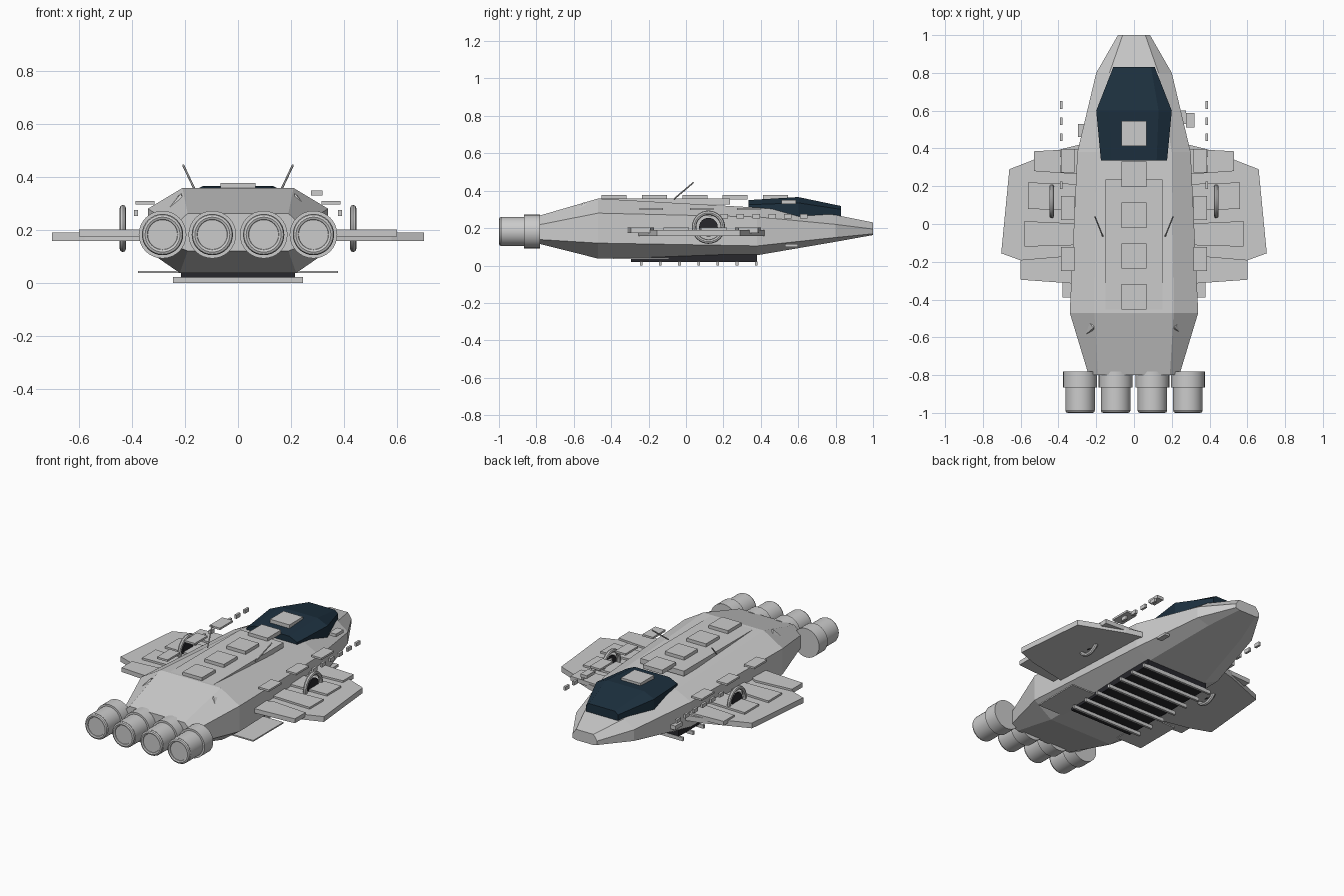
import bpy, bmesh, math
from mathutils import Vector

if "Cube" in bpy.data.objects:
    bpy.data.objects.remove(bpy.data.objects["Cube"])


def make_mat(name, rgb):
    m = bpy.data.materials.new(name)
    m.diffuse_color = (*rgb, 1)
    m.use_nodes = True
    m.node_tree.nodes["Principled BSDF"].inputs["Base Color"].default_value = m.diffuse_color
    return m


GLASS = make_mat("navy_glass", (0.012, 0.03, 0.05))
DARK = make_mat("dark_metal", (0.02, 0.02, 0.025))


def finish(name, bm, mat=None):
    bmesh.ops.recalc_face_normals(bm, faces=bm.faces)
    me = bpy.data.meshes.new(name)
    bm.to_mesh(me)
    bm.free()
    ob = bpy.data.objects.new(name, me)
    bpy.context.collection.objects.link(ob)
    if mat:
        me.materials.append(mat)
    return ob


def box(name, x, y, z, mat=None):
    """Box from (min, max) ranges."""
    bm = bmesh.new()
    bmesh.ops.create_cube(bm, size=1)
    for v in bm.verts:
        v.co = [r[0] + (c + 0.5) * (r[1] - r[0]) for r, c in zip((x, y, z), v.co)]
    return finish(name, bm, mat)


def pair(name, x, y, z):
    """Same box on both sides."""
    box("right_" + name, x, y, z)
    box("left_" + name, (-x[1], -x[0]), y, z)


def loft(name, sections, mat=None):
    """Mirrored half sections (y, [(x, z), ...]) skinned along y."""
    bm = bmesh.new()
    rings = []
    for y, half in sections:
        pts = half + [(-x, z) for x, z in reversed(half)]
        rings.append([bm.verts.new((x, y, z)) for x, z in pts])
    n = len(rings[0])
    for a, b in zip(rings, rings[1:]):
        for i in range(n):
            bm.faces.new((a[i], a[(i + 1) % n], b[(i + 1) % n], b[i]))
    bm.faces.new(rings[0])
    bm.faces.new(rings[-1])
    return finish(name, bm, mat)


def slab(name, pts, z0, z1):
    """Flat outline extruded upwards."""
    bm = bmesh.new()
    f = bm.faces.new([bm.verts.new((x, y, z0)) for x, y in pts])
    up = bmesh.ops.extrude_face_region(bm, geom=[f])["geom"]
    bmesh.ops.translate(bm, vec=(0, 0, z1 - z0),
                        verts=[v for v in up if isinstance(v, bmesh.types.BMVert)])
    return finish(name, bm)


def smooth(ob):
    bpy.ops.object.select_all(action='DESELECT')
    ob.select_set(True)
    bpy.context.view_layer.objects.active = ob
    bpy.ops.object.shade_smooth_by_angle(angle=math.radians(35))


def rod(name, a, b, r, sides=24, mat=None):
    """Cylinder between two points."""
    a, b = Vector(a), Vector(b)
    bpy.ops.mesh.primitive_cylinder_add(vertices=sides, radius=r, depth=(b - a).length,
                                        location=(a + b) / 2)
    ob = bpy.context.object
    ob.rotation_euler = (b - a).to_track_quat('Z', 'Y').to_euler()
    ob.name = name
    if mat:
        ob.data.materials.append(mat)
    smooth(ob)


def ring(name, loc, rot, major, minor):
    bpy.ops.mesh.primitive_torus_add(major_radius=major, minor_radius=minor, major_segments=32,
                                     minor_segments=8, location=loc, rotation=rot)
    bpy.context.object.name = name
    smooth(bpy.context.object)


# Faceted hull
loft("hull", [
    (-0.80, [(0.19, 0.262), (0.24, 0.215), (0.24, 0.14), (0.19, 0.12)]),
    (-0.47, [(0.21, 0.358), (0.34, 0.28), (0.34, 0.12), (0.22, 0.037)]),
    (0.38, [(0.20, 0.31), (0.30, 0.26), (0.30, 0.105), (0.20, 0.055)]),
    (0.80, [(0.13, 0.27), (0.20, 0.22), (0.20, 0.15), (0.12, 0.127)]),
    (1.00, [(0.06, 0.23), (0.085, 0.195), (0.085, 0.17), (0.06, 0.163)])])

# Canopy
loft("canopy", [
    (0.335, [(0.12, 0.35), (0.175, 0.325), (0.175, 0.27)]),
    (0.60, [(0.13, 0.366), (0.20, 0.335), (0.20, 0.262)]),
    (0.83, [(0.09, 0.318), (0.11, 0.30), (0.11, 0.255)])], GLASS)

# Spine plate and its tiles
box("spine_plate", (-0.15, 0.15), (-0.455, 0.235), (0.325, 0.357))
for i in range(5):
    y = -0.385 + i * 0.216
    box(f"spine_tile_{i}", (-0.067, 0.067), (y - 0.067, y + 0.067), (0.352, 0.377))

# Wings, wing plates, rings, antennas, fins
for side, s in (("right", 1), ("left", -1)):
    outline = [(0.25, 0.43), (0.39, 0.395), (0.66, 0.29), (0.703, -0.155), (0.58, -0.2), (0.25, -0.27)]
    slab(side + "_wing", [(s * x, y) for x, y in outline], 0.157, 0.19)
    plates = [[(0.25, 0.40), (0.53, 0.385), (0.53, 0.28), (0.25, 0.26)],
              [(0.25, 0.21), (0.56, 0.22), (0.56, 0.08), (0.25, 0.07)],
              [(0.25, 0.0), (0.58, 0.015), (0.58, -0.12), (0.25, -0.11)],
              [(0.25, -0.23), (0.36, -0.17), (0.60, -0.19), (0.60, -0.295), (0.25, -0.32)]]
    for i, p in enumerate(plates):
        slab(f"{side}_wing_plate_{i}", [(s * x, y) for x, y in p], 0.175, 0.202)
    ring(side + "_wing_ring", (s * 0.435, 0.12, 0.205), (0, math.pi / 2, 0), 0.077, 0.012)
    rod(side + "_ring_core", (s * 0.431, 0.12, 0.205), (s * 0.439, 0.12, 0.205), 0.05, 24, DARK)
    rod(side + "_antenna", (s * 0.165, -0.065, 0.355), (s * 0.207, 0.04, 0.444), 0.004, 6)
    # Small wedge on the rear shoulder
    bm = bmesh.new()
    base = [bm.verts.new((s * x, y, z)) for x, y, z in
            ((0.20, -0.49, 0.30), (0.262, -0.49, 0.30), (0.262, -0.59, 0.28), (0.20, -0.59, 0.28))]
    tip = bm.verts.new((s * 0.215, -0.55, 0.338))
    bm.faces.new(base)
    for i in range(4):
        bm.faces.new((base[i], base[(i + 1) % 4], tip))
    finish(side + "_rear_wedge", bm)

# Shoulder tiles, lower side fins
for i, y in enumerate((0.335, 0.085, -0.185)):
    pair(f"shoulder_tile_{i}", (0.315, 0.387), (y - 0.063, y + 0.063), (0.296, 0.308))
pair("lower_fin", (0.2, 0.378), (-0.39, -0.09), (0.036, 0.044))

# Row of window blocks
for i in range(6):
    y = 0.205 + i * 0.085
    pair(f"window_{i}", (0.378, 0.392), (y - 0.02, y + 0.02), (0.252, 0.275))

# Sensor boxes
box("right_sensor_box", (0.275, 0.32), (0.51, 0.587), (0.33, 0.349))
box("left_sensor_box", (-0.297, -0.24), (0.46, 0.53), (0.14, 0.165))
box("side_hatch", (0.24, 0.275), (0.53, 0.6), (0.1, 0.115))

# Belly vent with slats
box("belly_vent", (-0.215, 0.215), (-0.295, 0.38), (0.02, 0.058), DARK)
for i in range(7):
    y = -0.24 + i * 0.1025
    box(f"vent_slat_{i}", (-0.245, 0.245), (y - 0.007, y + 0.007), (0.0, 0.022))

# Four engines
for i, x in enumerate((-0.285, -0.097, 0.097, 0.285)):
    z = 0.182
    rod(f"engine_{i}_collar", (x, -0.865, z), (x, -0.78, z), 0.09, 32)
    rod(f"engine_{i}_nozzle", (x, -0.985, z), (x, -0.84, z), 0.078, 32)
    rod(f"engine_{i}_core", (x, -0.993, z), (x, -0.95, z), 0.06, 24)
    ring(f"engine_{i}_rim", (x, -0.988, z), (math.pi / 2, 0, 0), 0.066, 0.012)
